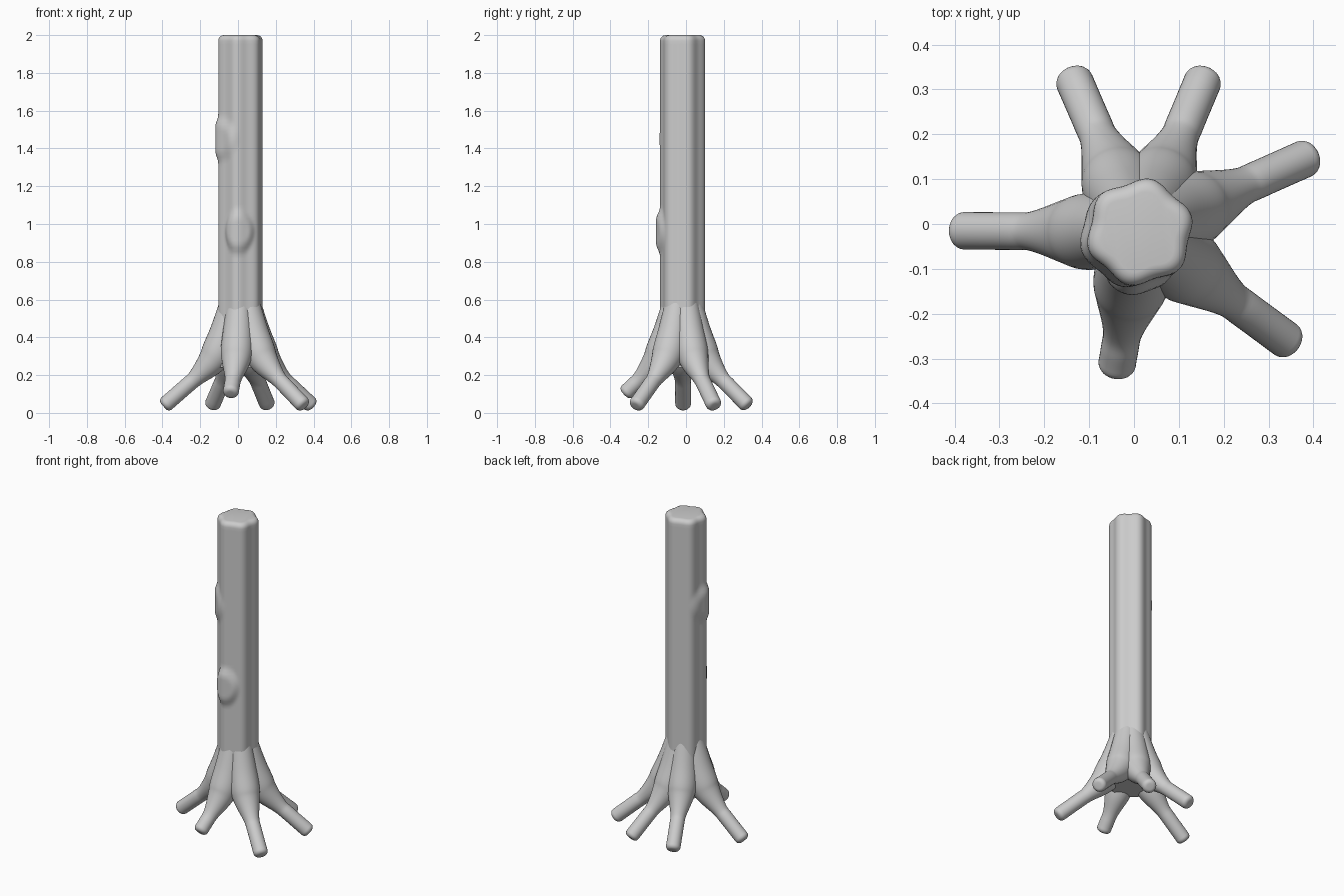
import bpy, bmesh, math
from mathutils import Vector

if "Cube" in bpy.data.objects:
    bpy.data.objects.remove(bpy.data.objects["Cube"])

CX, CY = 0.013, -0.018   # trunk axis


def loft(name, rings):
    """Skin a list of closed rings and cap both ends."""
    bm = bmesh.new()
    vr = [[bm.verts.new(p) for p in ring] for ring in rings]
    n = len(vr[0])
    for a, b in zip(vr, vr[1:]):
        for i in range(n):
            j = (i + 1) % n
            bm.faces.new((a[i], a[j], b[j], b[i]))
    bm.faces.new(list(reversed(vr[0])))
    bm.faces.new(vr[-1])
    bmesh.ops.recalc_face_normals(bm, faces=bm.faces)
    me = bpy.data.meshes.new(name)
    bm.to_mesh(me)
    bm.free()
    ob = bpy.data.objects.new(name, me)
    bpy.context.collection.objects.link(ob)
    bpy.context.view_layer.objects.active = ob
    ob.select_set(True)
    bpy.ops.object.shade_smooth_by_angle(angle=math.radians(50))
    ob.select_set(False)
    return ob


def smooth(t):
    t = max(0.0, min(1.0, t))
    return t * t * (3 - 2 * t)


def catmull(pts, steps):
    """Smooth curve through the points."""
    pts = [Vector(p) for p in pts]
    ext = [2 * pts[0] - pts[1]] + pts + [2 * pts[-1] - pts[-2]]
    out = []
    for k in range(1, len(ext) - 2):
        a, b, c, d = ext[k - 1:k + 3]
        for s in range(steps):
            t = s / steps
            out.append(0.5 * (2 * b + (c - a) * t + (2 * a - 5 * b + 4 * c - d) * t * t
                              + (3 * b - a - 3 * c + d) * t ** 3))
    return out + [pts[-1]]


# Trunk: fluted column with knots (angle, height, half width, half height, bulge)
KNOTS = [(-95, 0.96, 0.095, 0.13, 0.021), (200, 1.45, 0.14, 0.13, 0.016)]


def trunk_radius(a, z):
    r = 0.115 + 0.006 * math.cos(6 * (a - math.radians(18)))
    for deg, kz, w, h, bulge in KNOTS:
        da = (a - math.radians(deg) + math.pi) % (2 * math.pi) - math.pi
        d = math.hypot(da * 0.115 / w, (z - kz) / h)
        r += bulge * smooth((1 - d) / 0.5)
    return r


N = 96
levels = [(0.24 + 1.73 * i / 90, 0.0) for i in range(91)]
levels += [(1.97 + 0.03 * math.sin(t), 0.03 * (1 - math.cos(t)))
           for t in (math.pi / 10 * k for k in range(1, 6))]
rings = []
for z, inset in levels:
    ring = []
    for i in range(N):
        a = 2 * math.pi * i / N
        r = trunk_radius(a, z) - inset
        ring.append((CX + r * math.cos(a), CY + r * math.sin(a), z))
    rings.append(ring)
loft("trunk", rings)

# Roots: shared profile (fraction outward, height, radius), own end and trim
PROFILE = [(0.08, 0.68, 0.05), (0.13, 0.55, 0.068), (0.20, 0.43, 0.08), (0.29, 0.33, 0.085),
           (0.39, 0.265, 0.073), (0.58, 0.185, 0.045), (0.70, 0.142, 0.042), (1.0, 0.035, 0.042)]
ENDS = [(-0.395, -0.015, 1), (-0.139, 0.332, 1), (0.159, 0.332, 1),
        (0.395, 0.152, 1), (0.352, -0.268, 1), (-0.052, -0.395, 0.82)]


def root(name, ex, ey, trim):
    base, end = Vector((CX, CY, 0)), Vector((ex, ey, 0))
    prof = PROFILE[:-1] + [(trim, 0.142 - 0.107 * (trim - 0.7) / 0.3, 0.042)]
    path = []
    for f, z, r in catmull(prof, 6):
        p = base.lerp(end, f)
        path.append((Vector((p.x, p.y, z)), r))
    # rounded tip
    tip, r = path[-1]
    d = (tip - path[-2][0]).normalized()
    b = 0.024
    path[-1] = (tip - d * b, r)
    path = [q for q in path[:-1] if (q[0] - tip).dot(d) < -b - 0.004] + [path[-1]]
    path += [(tip - d * b * (1 - math.sin(t)), r - b * (1 - math.cos(t)))
             for t in (math.pi / 10 * k for k in range(1, 6))]
    side = (end - base).cross(Vector((0, 0, 1))).normalized()
    out = []
    for i, (p, rad) in enumerate(path):
        t = (path[min(i + 1, len(path) - 1)][0] - path[max(i - 1, 0)][0]).normalized()
        up = side.cross(t)
        out.append([p + rad * (side * math.cos(a) + up * math.sin(a))
                    for a in (2 * math.pi * k / 32 for k in range(32))])
    loft(name, out)


for k, e in enumerate(ENDS):
    root(f"root_{k + 1}", *e)
